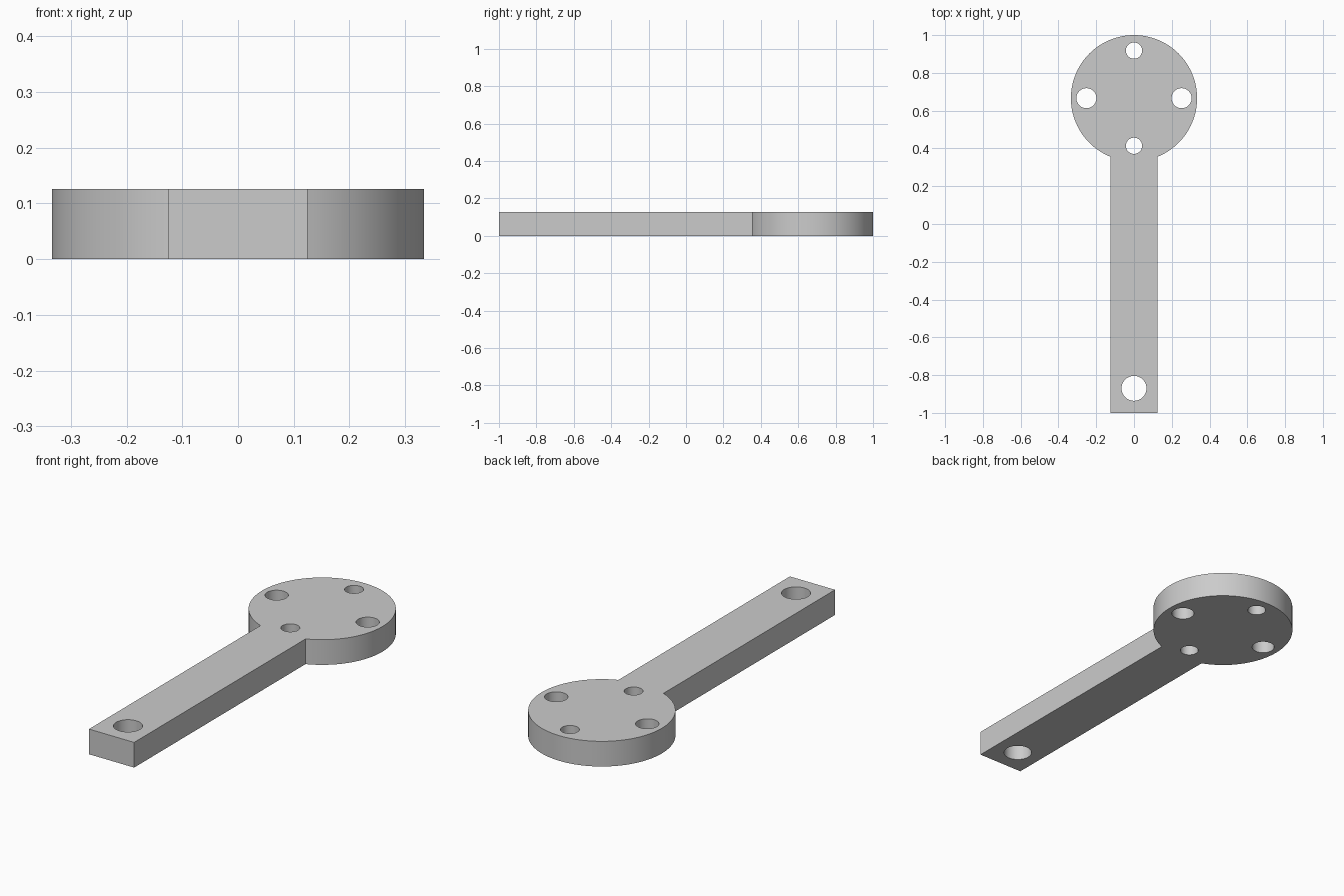
import bpy, bmesh, math

cube = bpy.data.objects.get("Cube")
if cube:
    bpy.data.objects.remove(cube, do_unlink=True)

THICK = 0.126
HALF_W = 0.125          # half width of the arm
RADIUS = 0.334          # round head
HEAD_Y = 1 - RADIUS

metal = bpy.data.materials.new("plain_grey")
metal.use_nodes = True
GREY = (0.6, 0.6, 0.6, 1)
metal.diffuse_color = GREY
metal.node_tree.nodes["Principled BSDF"].inputs["Base Color"].default_value = GREY


def arc(cx, cy, r, start, end, steps):
    return [(cx + r * math.cos(start + (end - start) * i / steps),
             cy + r * math.sin(start + (end - start) * i / steps))
            for i in range(steps + 1)]


def extrude_profiles(name, profiles, z0, z1):
    """Make one object of closed outlines raised from z0 to z1."""
    bm = bmesh.new()
    for points in profiles:
        base = bm.faces.new([bm.verts.new((x, y, z0)) for x, y in points])
        raised = bmesh.ops.extrude_face_region(bm, geom=[base], use_keep_orig=True)["geom"]
        verts = [v for v in raised if isinstance(v, bmesh.types.BMVert)]
        bmesh.ops.translate(bm, verts=verts, vec=(0, 0, z1 - z0))
    bmesh.ops.recalc_face_normals(bm, faces=bm.faces)
    mesh = bpy.data.meshes.new(name)
    bm.to_mesh(mesh)
    bm.free()
    mesh.materials.append(metal)
    obj = bpy.data.objects.new(name, mesh)
    bpy.context.collection.objects.link(obj)
    return obj


# Lever plate: straight arm running into the round head
half_gap = math.asin(HALF_W / RADIUS)
outline = [(-HALF_W, -1), (HALF_W, -1)] + arc(
    0, HEAD_Y, RADIUS, half_gap - math.pi / 2, 1.5 * math.pi - half_gap, 112)
plate = extrude_profiles("lever_plate", [outline], 0, THICK)

# Drilled holes: two small, two medium in the head, one large in the arm end
OFFSET = 0.252
holes = [(0, -0.87, 0.066)]
for side in (-1, 1):
    holes.append((0, HEAD_Y + side * OFFSET, 0.043))
    holes.append((side * OFFSET, HEAD_Y, 0.053))
circles = [arc(x, y, r, 0, math.tau, 64)[:-1] for x, y, r in holes]
drills = extrude_profiles("hole_cutters", circles, -0.1, THICK + 0.1)
drills.hide_render = True

cut = plate.modifiers.new("drill_holes", "BOOLEAN")
cut.operation = "DIFFERENCE"
cut.solver = "EXACT"
cut.object = drills

bpy.ops.object.select_all(action="DESELECT")
plate.select_set(True)
bpy.context.view_layer.objects.active = plate
bpy.ops.object.modifier_apply(modifier=cut.name)
bpy.data.objects.remove(drills, do_unlink=True)
bpy.ops.object.shade_smooth_by_angle(angle=math.radians(30))
